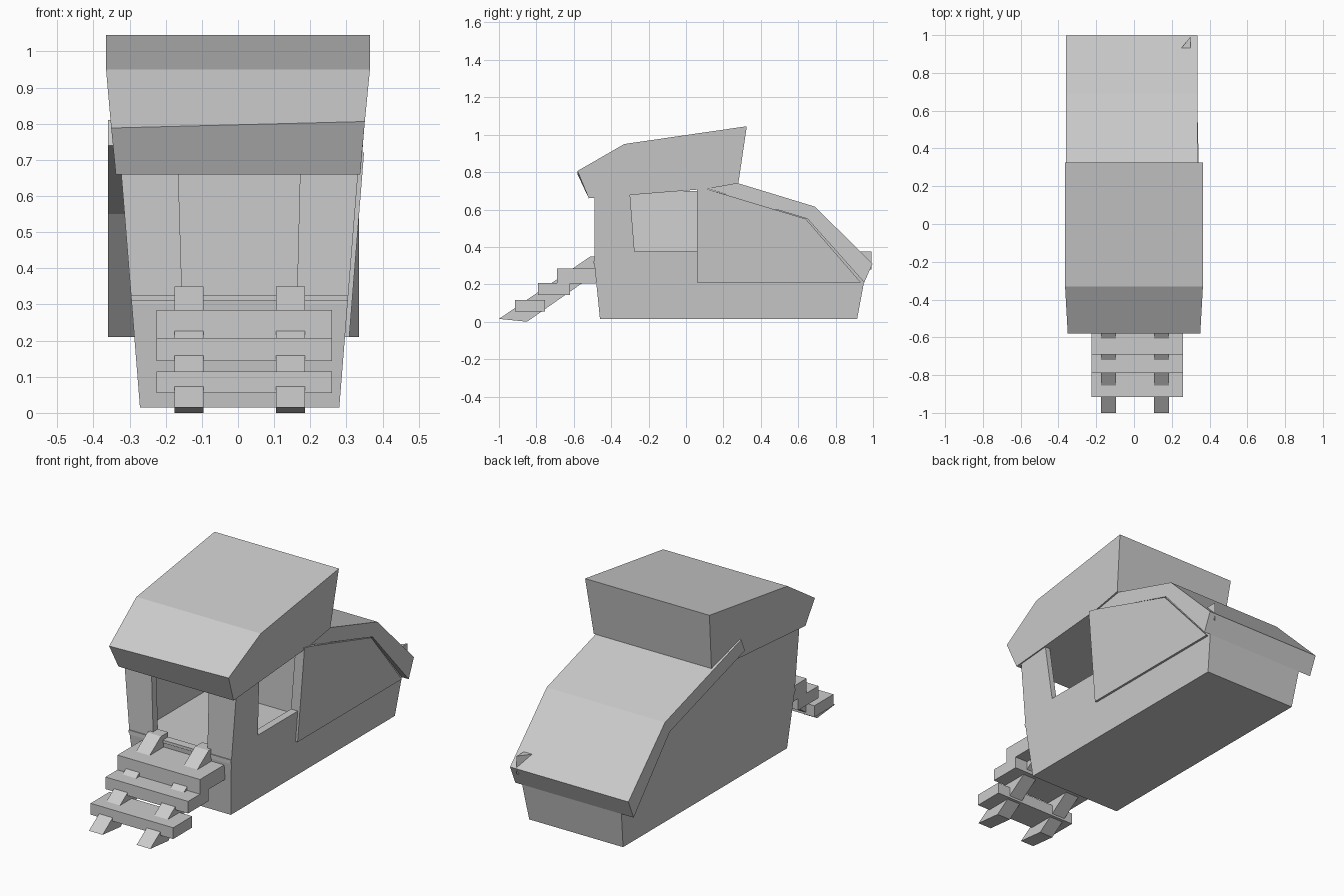
import bpy, bmesh

if "Cube" in bpy.data.objects:
    bpy.data.objects.remove(bpy.data.objects["Cube"])


def left(z, off=0.0):
    return -(0.27 + 0.08 * z) - off


def right(z, off=0.0):
    return 0.279 + 0.08 * z + off


def finish(name, bm):
    bmesh.ops.recalc_face_normals(bm, faces=bm.faces)
    mesh = bpy.data.meshes.new(name)
    bm.to_mesh(mesh)
    bm.free()
    obj = bpy.data.objects.new(name, mesh)
    bpy.context.collection.objects.link(obj)
    return obj


def prism(name, profile, x0, x1):
    """Extrude a (y, z) profile across x; each x limit is a number or function of z."""
    bm = bmesh.new()
    rings = []
    for lim in (x0, x1):
        rings.append([bm.verts.new((lim(z) if callable(lim) else lim, y, z))
                      for y, z in profile])
    a, b = rings
    n = len(profile)
    bm.faces.new(a)
    bm.faces.new(b[::-1])
    for i in range(n):
        j = (i + 1) % n
        bm.faces.new((a[i], b[i], b[j], a[j]))
    return finish(name, bm)


def box(y0, y1, z0, z1):
    return [(y0, z0), (y1, z0), (y1, z1), (y0, z1)]


# Tapered lower hull with cabin floor
prism("hull", [(-0.46, 0.015), (0.915, 0.015), (0.97, 0.31), (-0.49, 0.31)], left, right)

# Closed rear body under the hood
prism("rear_body", [(0.14, 0.30), (0.14, 0.70), (0.65, 0.57), (0.90, 0.30)], left, right)

# Bent hood slab
prism("hood", [(0.05, 0.81), (0.69, 0.615), (0.997, 0.31), (0.953, 0.21),
               (0.65, 0.55), (0.02, 0.74)], -0.36, 0.335)

# Raised panel on the right side
prism("right_panel", [(0.06, 0.21), (0.06, 0.72), (0.11, 0.71), (0.64, 0.55), (0.935, 0.21)],
      lambda z: right(z, -0.04), lambda z: right(z, 0.012))

# Cabin side walls and window sill
prism("left_wall", box(-0.485, 0.15, 0.30, 0.70), left, lambda z: left(z, -0.03))
prism("right_wall_strip", [(-0.485, 0.30), (-0.27, 0.30), (-0.275, 0.375),
                           (-0.30, 0.69), (-0.485, 0.68)],
      lambda z: right(z, -0.03), right)
prism("window_sill", box(-0.29, 0.08, 0.30, 0.375), lambda z: right(z, -0.04), right)

# Front posts on both sides of the doorway, with threshold
post = box(-0.49, -0.45, 0.30, 0.68)
prism("left_front_post", post, left, lambda z: -0.145 - 0.03 * z)
prism("right_front_post", post, lambda z: 0.155 + 0.025 * z, right)
prism("threshold", box(-0.495, -0.45, 0.31, 0.325), left, right)

# Faceted roof, flaring towards the top


def roof_half(z):
    return 0.338 + 0.027 * min(1.0, max(0.0, (z - 0.66) / 0.29))


roof = prism("roof", [(-0.58, 0.797), (-0.33, 0.95), (0.325, 1.045), (0.28, 0.74),
                      (0.11, 0.71), (-0.52, 0.66)],
             lambda z: -roof_half(z), roof_half)
for v in roof.data.vertices:
    if v.co.y < -0.57:
        v.co.z += 0.009 if v.co.x > 0 else -0.009

# Small corner wedge poking through the hood
bm = bmesh.new()
tri = [(0.25, 0.93), (0.30, 0.93), (0.30, 0.993)]
low = [bm.verts.new((x, y, 0.28)) for x, y in tri]
top = [bm.verts.new((x, y, 0.375)) for x, y in tri]
bm.faces.new(low)
bm.faces.new(top)
for i in range(3):
    j = (i + 1) % 3
    bm.faces.new((low[i], low[j], top[j], top[i]))
finish("corner_wedge", bm)

# Boarding stairs: two slanted rails and three treads
for side, x in (("left", -0.175), ("right", 0.105)):
    prism(side + "_stair_rail", [(-1.0, 0.015), (-0.51, 0.35), (-0.45, 0.35),
                                 (-0.45, 0.28), (-0.85, 0.0)], x, x + 0.08)
for i, (y0, y1, z0, z1) in enumerate([(-0.915, -0.755, 0.055, 0.115),
                                      (-0.79, -0.62, 0.143, 0.207),
                                      (-0.69, -0.48, 0.205, 0.285)]):
    prism("stair_tread_%d" % (i + 1), box(y0, y1, z0, z1), -0.225, 0.26)
